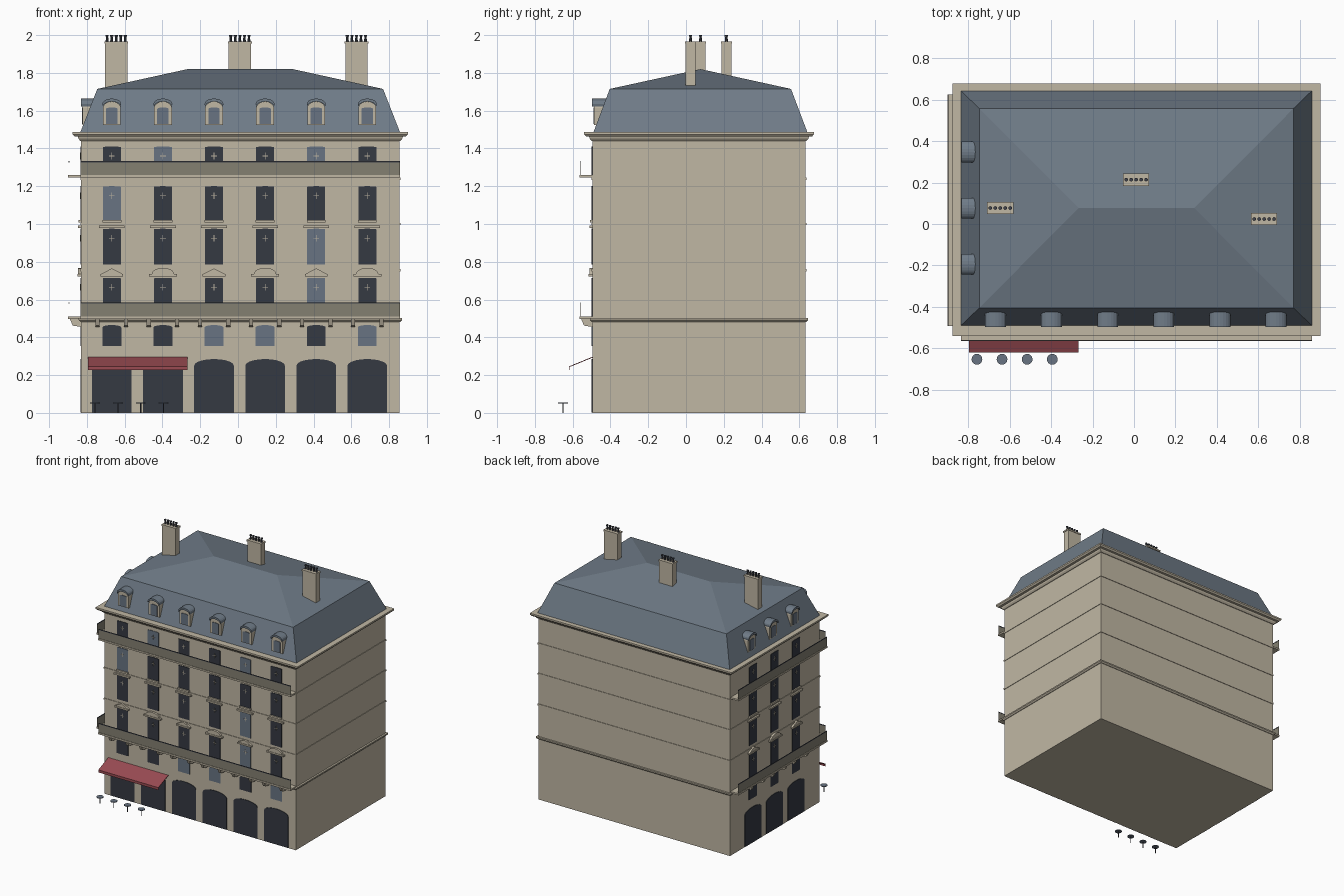
import bpy, bmesh, math
from mathutils import Matrix, Vector

cube = bpy.data.objects.get("Cube")
if cube:
    bpy.data.objects.remove(cube)


def material(name, rgb):
    m = bpy.data.materials.new(name)
    m.use_nodes = True
    m.diffuse_color = (*rgb, 1)
    m.node_tree.nodes["Principled BSDF"].inputs["Base Color"].default_value = (*rgb, 1)
    return m


STONE = material("limestone", (0.53, 0.475, 0.37))
SLATE = material("slate", (0.16, 0.2, 0.245))
DARK = material("dark_glass", (0.035, 0.041, 0.055))
PALE = material("pale_glass", (0.14, 0.175, 0.225))
RAIL = material("railing_grey", (0.23, 0.215, 0.165))
RED = material("awning_red", (0.32, 0.07, 0.085))
IRON = material("iron", (0.05, 0.055, 0.07))

parts = {}


def part(name, mat):
    """Return the mesh that collects all pieces of a named part."""
    if name not in parts:
        parts[name] = (bmesh.new(), mat)
    return parts[name][0]


def prism(bm, profile, y0, y1, frame):
    """Extrude an (x, z) profile from y0 to y1 in a wall frame."""
    a, b = ([bm.verts.new(frame @ Vector((x, y, z))) for x, z in profile] for y in (y0, y1))
    n = len(a)
    bm.faces.new(a)
    bm.faces.new(b[::-1])
    for i in range(n):
        j = (i + 1) % n
        bm.faces.new((a[i], b[i], b[j], a[j]))


def box(bm, x0, x1, y0, y1, z0, z1, frame=Matrix()):
    prism(bm, [(x0, z0), (x1, z0), (x1, z1), (x0, z1)], y0, y1, frame)


def loft(bm, rings):
    """Join stacked rectangles (x0, x1, y0, y1, z)."""
    loops = [[bm.verts.new(p) for p in ((x0, y0, z), (x1, y0, z), (x1, y1, z), (x0, y1, z))]
             for x0, x1, y0, y1, z in rings]
    bm.faces.new(loops[0][::-1])
    if rings[-1][2] != rings[-1][3]:
        bm.faces.new(loops[-1])
    for a, b in zip(loops, loops[1:]):
        for i in range(4):
            j = (i + 1) % 4
            bm.faces.new((a[i], a[j], b[j], b[i]))
    bmesh.ops.remove_doubles(bm, verts=bm.verts, dist=1e-5)


def cylinder(bm, x, y, z0, z1, r0, r1, sides):
    bmesh.ops.create_cone(bm, cap_ends=True, segments=sides, radius1=r0, radius2=r1,
                          depth=z1 - z0, matrix=Matrix.Translation((x, y, (z0 + z1) / 2)))


def arch(x, w, z0, spring, top, n=10):
    """Opening outline with a curved head."""
    pts = [(x - w / 2, z0), (x + w / 2, z0)]
    for i in range(n + 1):
        t = math.pi * i / n
        pts.append((x + w / 2 * math.cos(t), spring + (top - spring) * math.sin(t)))
    return pts


# Walls, string courses and cornice
X0, X1, Y0, Y1 = -0.83, 0.855, -0.495, 0.633


def ring(out, z):
    return (X0 - out, X1 + out, Y0 - out, Y1 + out, z)


loft(part("walls", STONE), [ring(0, 0), ring(0, 1.46)])
for z in (0.755, 1.0, 1.24):
    loft(part("string_courses", STONE), [ring(0.004, z - 0.006), ring(0.004, z + 0.006)])
loft(part("main_course", STONE), [ring(0.004, 0.482), ring(0.014, 0.492), ring(0.014, 0.502)])
loft(part("cornice", STONE), [ring(0.005, 1.44), ring(0.015, 1.452), ring(0.018, 1.463),
                              ring(0.035, 1.464), ring(0.045, 1.475), ring(0.045, 1.487)])

# Mansard roof with hipped top
loft(part("mansard_roof", SLATE), [(-0.835, 0.858, -0.49, 0.643, 1.485),
                                   (-0.745, 0.768, -0.404, 0.556, 1.715),
                                   (-0.267, 0.29, 0.077, 0.077, 1.82)])

# Wall frames: local -y points out of the wall
turn = Matrix.Rotation(-math.pi / 2, 4, "Z")
FRONT = Matrix.Translation((0, Y0, 0))
SIDE = Matrix.Translation((X0, 0, 0)) @ turn

# Storeys: bottom, top, width, pale columns on the front
STOREYS = [(0.355, 0.465, 0.1, (2, 3, 5)), (0.51, 0.715, 0.095, (4,)),
           (0.785, 0.975, 0.095, (4,)), (1.02, 1.2, 0.095, (0,)),
           (1.26, 1.41, 0.095, (1, 4))]


def window(frame, x, storey, pale):
    z0, z1, w, _ = STOREYS[storey]
    bm = part("pale_windows", PALE) if pale else part("dark_windows", DARK)
    rise = 0.012 if storey == 0 else 0.003
    prism(bm, arch(x, w, z0, z1 - rise, z1), -0.004, 0.002, frame)
    if storey:  # small ornamental glazing cross
        zc, bars = z1 - 0.05, part("glazing_bars", STONE)
        box(bars, x - 0.015, x + 0.015, -0.006, 0, zc - 0.0015, zc + 0.0015, frame)
        box(bars, x - 0.0015, x + 0.0015, -0.006, 0, zc - 0.018, zc + 0.018, frame)


def dormer(frame, x):
    prism(part("dormer_frames", STONE), arch(x, 0.094, 1.525, 1.615, 1.648), 0.008, 0.09, frame)
    prism(part("dormer_windows", PALE), arch(x, 0.06, 1.53, 1.61, 1.617), 0.004, 0.01, frame)
    outer = arch(x, 0.1, 1.6, 1.635, 1.664)[2:]
    inner = arch(x, 0.094, 1.6, 1.622, 1.648)[2:]
    prism(part("dormer_roofs", SLATE), outer + inner[::-1], -0.002, 0.075, frame)


def bay(frame, x, i, front):
    prism(part("ground_arches", DARK), arch(x, 0.21, 0.002, 0.25, 0.285), -0.004, 0.002, frame)
    for s, storey in enumerate(STOREYS):
        window(frame, x, s, front and i in storey[3])
    trim = part("window_trim", STONE)
    # Alternating triangular and curved pediments
    w = 0.12 + 0.028 * (i % 2)
    box(trim, x - w / 2, x + w / 2, -0.02, 0, 0.722, 0.734, frame)
    if i % 2:
        prism(trim, arch(x, w * 0.8, 0.734, 0.735, 0.768), -0.016, 0, frame)
    else:
        prism(trim, [(x - w / 2, 0.734), (x + w / 2, 0.734), (x, 0.765)], -0.016, 0, frame)
    # Hood and sill between the middle storeys
    box(trim, x - 0.068, x + 0.068, -0.016, 0, 0.98, 0.993, frame)
    box(trim, x - 0.05, x + 0.05, -0.014, 0, 1.008, 1.022, frame)
    for side in (-1, 1):
        bx = x + side * 0.075
        prism_frame = frame @ Matrix.Translation((bx, 0, 0)) @ turn
        prism(part("balcony_brackets", STONE),
              [(0, 0.455), (0.045, 0.462), (0.06, 0.497), (0, 0.497)], -0.011, 0.011, prism_frame)
    dormer(frame, x)


def balcony(frame, x0, x1, z):
    box(part("balcony_slabs", STONE), x0, x1, -0.07, 0, z, z + 0.013, frame)
    box(part("balcony_railings", RAIL), x0, x1, -0.066, -0.064, z + 0.013, z + 0.08, frame)
    box(part("handrails", IRON), x0, x1, -0.067, -0.063, z + 0.08, z + 0.087, frame)


for frame, first, count, x0, x1 in ((FRONT, -0.668, 6, -0.835, 0.858),
                                    (SIDE, -0.347, 3, -0.625, 0.492)):
    for i in range(count):
        bay(frame, first + 0.2705 * i, i, frame is FRONT)
    for z in (0.498, 1.246):
        balcony(frame, x0, x1, z)

# Chimneys with pots
for cx, cy, base in ((-0.645, 0.077, 1.7), (0.01, 0.214, 1.74), (0.627, 0.024, 1.71)):
    stack = part("chimney_stacks", STONE)
    box(stack, cx - 0.059, cx + 0.059, cy - 0.026, cy + 0.026, base, 1.955)
    box(stack, cx - 0.063, cx + 0.063, cy - 0.03, cy + 0.03, 1.955, 1.967)
    for k in range(-2, 3):
        px = cx + k * 0.024
        pots = part("chimney_pots", IRON)
        cylinder(pots, px, cy, 1.967, 1.992, 0.008, 0.006, 10)
        cylinder(pots, px, cy, 1.992, 2.0, 0.009, 0.009, 10)

# Shop awning
prism(part("awning", RED), [(0.495, 0.297), (0.62, 0.246), (0.62, 0.226), (0.617, 0.226),
                            (0.617, 0.243), (0.495, 0.292)], -0.795, -0.267, turn)

# Pavement tables
for k in range(4):
    tx = -0.757 + k * 0.121
    cylinder(part("table_tops", PALE), tx, -0.652, 0.051, 0.056, 0.026, 0.026, 16)
    cylinder(part("table_stems", IRON), tx, -0.652, 0, 0.051, 0.003, 0.003, 8)

# Turn the collected parts into objects
for name, (bm, mat) in parts.items():
    bmesh.ops.recalc_face_normals(bm, faces=bm.faces)
    mesh = bpy.data.meshes.new(name)
    bm.to_mesh(mesh)
    bm.free()
    mesh.materials.append(mat)
    bpy.context.collection.objects.link(bpy.data.objects.new(name, mesh))
